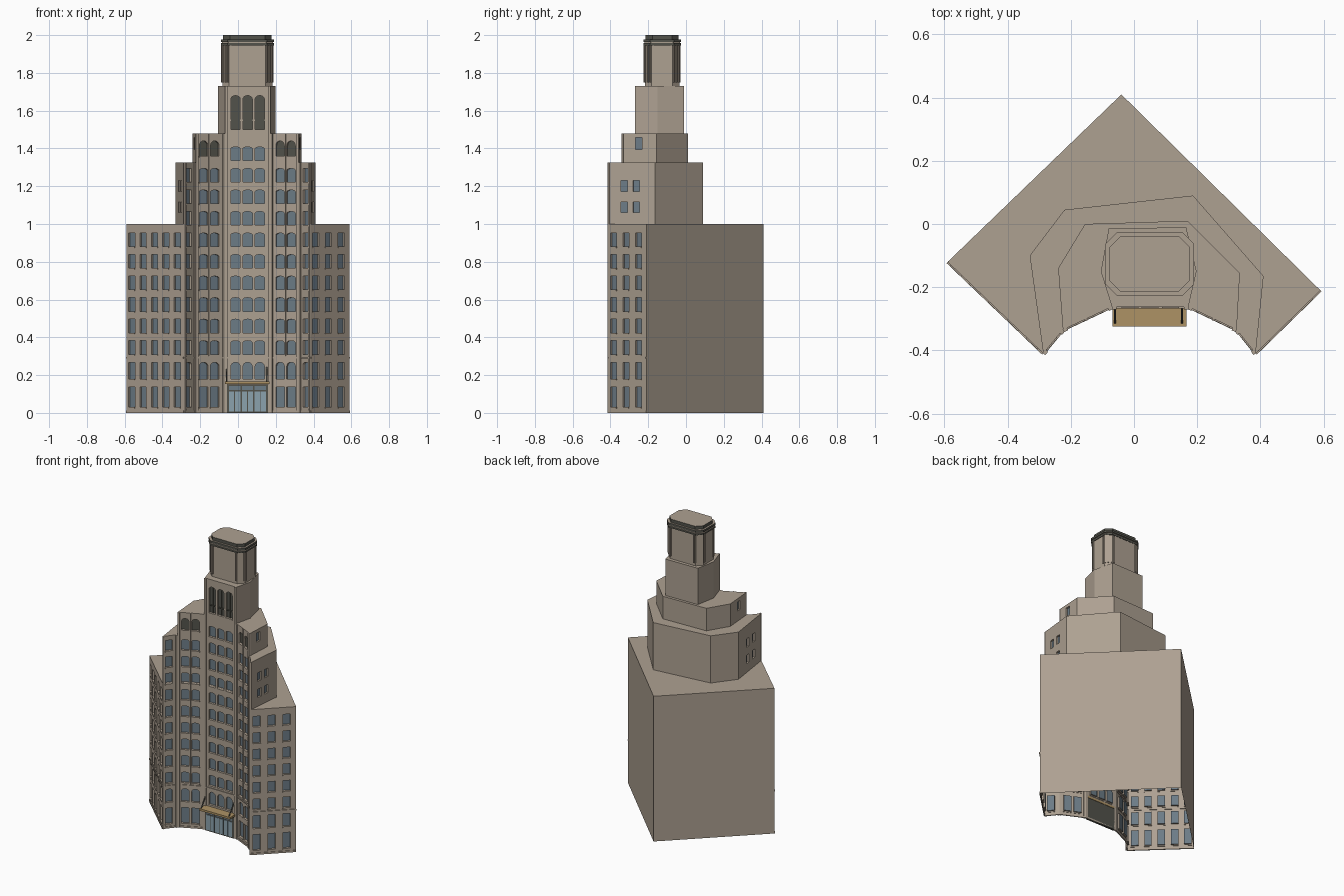
import bpy, bmesh, math
from mathutils import Vector

cube = bpy.data.objects.get("Cube")
if cube:
    bpy.data.objects.remove(cube, do_unlink=True)


def material(name, rgb):
    m = bpy.data.materials.new(name)
    m.use_nodes = True
    m.diffuse_color = (*rgb, 1)
    m.node_tree.nodes["Principled BSDF"].inputs["Base Color"].default_value = (*rgb, 1)
    return m


MATS = [material("warm stone", (0.42, 0.355, 0.285)),
        material("window glass", (0.15, 0.20, 0.24)),
        material("dark metal", (0.085, 0.085, 0.07)),
        material("tan canopy", (0.42, 0.29, 0.13)),
        material("door glass", (0.26, 0.36, 0.42))]
STONE, GLASS, DARK, TAN, DOOR = range(5)


def finish(bm, name, recalc=True):
    if recalc:
        bmesh.ops.recalc_face_normals(bm, faces=bm.faces)
    else:
        bmesh.ops.remove_doubles(bm, verts=bm.verts, dist=0.0002)
    me = bpy.data.meshes.new(name)
    bm.to_mesh(me)
    bm.free()
    for m in MATS:
        me.materials.append(m)
    ob = bpy.data.objects.new(name, me)
    bpy.context.scene.collection.objects.link(ob)
    return ob


def frame(p, q):
    """Length of a wall and a function from (along, height, outward) to a point."""
    p, q = Vector(p), Vector(q)
    d = (q - p).normalized()
    n = Vector((d.y, -d.x))
    return (q - p).length, lambda u, z, o=0: Vector((*(p + d * u + n * o), z))


def face(bm, pts, mat=STONE):
    bm.faces.new([bm.verts.new(v) for v in pts]).material_index = mat


def slab(bm, p, q, u0, u1, z0, z1, out, mat=STONE, inner=-0.003):
    """Box lying on a wall, standing out from it."""
    _, at = frame(p, q)
    a = [(u0, z0), (u1, z0), (u1, z1), (u0, z1)]
    f = [bm.verts.new(at(u, z, out)) for u, z in a]
    b = [bm.verts.new(at(u, z, inner)) for u, z in a]
    new = [bm.faces.new(f), bm.faces.new(b[::-1])]
    new += [bm.faces.new((f[i], b[i], b[i - 3], f[i - 3])) for i in range(4)]
    for g in new:
        g.material_index = mat


def panel(bm, p, q, z0, z1, cols=(), width=0.05, rows=(), depth=0.012):
    """Wall with a grid of recessed windows; rows are (bottom, top, arch rise, material)."""
    length, at = frame(p, q)
    spans = [(t * length - width / 2, t * length + width / 2) for t in cols]
    us = [0] + [u for s in spans for u in s] + [length]
    zs = [z0] + [z for r in rows for z in r[:2]] + [z1]
    for i in range(len(us) - 1):
        for j in range(len(zs) - 1):
            a, b, lo, hi = us[i], us[i + 1], zs[j], zs[j + 1]
            if not (i % 2 and j % 2):
                face(bm, [at(a, lo), at(b, lo), at(b, hi), at(a, hi)])
                continue
            rise, mat = rows[j // 2][2:]
            loop = [(a, lo), (b, lo)]
            if rise:
                n = 8
                arc = [((a + b) / 2 + width / 2 * math.cos(math.pi * k / n),
                        hi - rise + rise * math.sin(math.pi * k / n)) for k in range(n + 1)]
                face(bm, [at(*c) for c in arc[:n // 2 + 1][::-1] + [(b, hi - rise), (b, hi)][1:]][::-1])
                face(bm, [at(*c) for c in [(a, hi)] + arc[n // 2:][::-1]][::-1])
                loop += arc
            else:
                loop += [(b, hi), (a, hi)]
            face(bm, [at(*c, -depth) for c in loop], mat)
            for k, c in enumerate(loop):
                e = loop[(k + 1) % len(loop)]
                face(bm, [at(*c), at(*e), at(*e, -depth), at(*c, -depth)])


# Plan corners, left to right along the front, then the far corner
L, A, B, C = (-0.59, -0.12), (-0.287, -0.41), (-0.225, -0.335), (-0.07, -0.262)
D, E, F, R = (0.172, -0.262), (0.325, -0.335), (0.385, -0.41), (0.59, -0.21)
K = (-0.04, 0.41)


def floors(n, rise):
    return [(0.31 + 0.114 * k, 0.382 + 0.114 * k, rise, GLASS) for k in range(n)]


def low(rise):
    return [(0.03, 0.138, 0, GLASS), (0.18, 0.268, rise, GLASS)]


attic = [(1.36, 1.44, 0.025, DARK)]
tall = [(1.5, 1.68, 0.02, DARK)]
wing_rows = low(0) + floors(6, 0)
end_rows = low(0.012) + floors(9, 0)
bay_rows = low(0.02) + floors(9, 0.01) + attic
mid_rows = low(0.025)[1:] + floors(10, 0.01) + tall
front = [
    (L, A, 1.0, (0.09, 0.288, 0.487, 0.686, 0.885), 0.046, wing_rows),
    (A, B, 1.325, (0.42,), 0.046, end_rows),
    (B, C, 1.48, (0.28, 0.66), 0.05, bay_rows),
    (C, D, 1.73, (0.235, 0.5, 0.765), 0.05, mid_rows),
    (D, E, 1.48, (0.33, 0.71), 0.05, bay_rows),
    (E, F, 1.325, (0.56,), 0.046, end_rows),
    (F, R, 1.0, (0.13, 0.46, 0.79), 0.046, wing_rows)]

# Windowed front walls with sills and string courses
bm, trim = bmesh.new(), bmesh.new()
for p, q, top, cols, w, rows in front:
    panel(bm, p, q, 0, top, cols, w, rows)
    length, _ = frame(p, q)
    for t in cols:
        for r in rows:
            slab(trim, p, q, t * length - w / 2 - 0.002, t * length + w / 2 + 0.002,
                 r[0] - 0.007, r[0], 0.004)
    slab(trim, p, q, 0, length, 0.288, 0.296, 0.005)
    slab(trim, p, q, 0, length, 0, 0.012, 0.004)
finish(bm, "front_walls", False)
finish(trim, "sills_and_courses")

# Stepped tiers: plain rear walls and flat roofs, with small side windows
side2 = [(1.06, 1.117, 0, GLASS), (1.172, 1.23, 0, GLASS)]
side3 = [(1.395, 1.457, 0, GLASS)]
tiers = [
    ("base_tier", 0, 1.0, [L, A, B, C, D, E, F, R], [K], (), ()),
    ("second_tier", 1.0, 1.325, [A, B, C, D, E, F],
     [(0.41, -0.165), (0.187, 0.09), (-0.22, 0.045), (-0.33, -0.10)], (0.335, 0.6), side2),
    ("third_tier", 1.325, 1.48, [B, C, D, E],
     [(0.335, -0.155), (0.17, 0.01), (-0.155, 0.0), (-0.24, -0.14)], (0.47,), side3),
    ("fourth_tier", 1.48, 1.73, [C, D],
     [(0.198, -0.15), (0.165, -0.01), (-0.08, -0.015), (-0.105, -0.15)], (), ())]
for name, z0, z1, fronts, backs, cols, rows in tiers:
    bm = bmesh.new()
    chain = [fronts[-1]] + backs + [fronts[0]]
    last = len(chain) - 2
    for i in range(last + 1):
        if cols and i in (0, last):
            ts = cols if i == 0 else [1 - t for t in reversed(cols)]
            panel(bm, chain[i], chain[i + 1], z0, z1, ts, 0.034, rows)
        else:
            panel(bm, chain[i], chain[i + 1], z0, z1)
    face(bm, [(x, y, z1) for x, y in fronts + backs])
    finish(bm, name, False)

# Piers between the bays and thin mullions inside them
bm = bmesh.new()
for p, q, top, cols, w, rows in front[1:6]:
    length, _ = frame(p, q)
    slab(bm, p, q, 0, 0.014, 0, top, 0.008)
    slab(bm, p, q, length - 0.014, length, 0, top, 0.008)
    if len(cols) == 2:
        mid = sum(cols) / 2 * length
        slab(bm, p, q, mid - 0.003, mid + 0.003, 0.3, top, 0.006)
finish(bm, "piers")

# Rails across the tall arched openings
bm = bmesh.new()
for t in front[3][3]:
    u = t * (D[0] - C[0])
    slab(bm, C, D, u - 0.025, u + 0.025, 1.545, 1.552, -0.005, DARK, -0.012)
    slab(bm, C, D, u - 0.002, u + 0.002, 1.5, 1.675, -0.007, DARK, -0.012)
finish(bm, "tall_window_rails")


def octagon(grow):
    x0, x1, y0, y1, c = -0.083 - grow, 0.182 + grow, -0.218 - grow, -0.035 + grow, 0.036
    return [(x0 + c, y0), (x1 - c, y0), (x1, y0 + c), (x1, y1 - c),
            (x1 - c, y1), (x0 + c, y1), (x0, y1 - c), (x0, y0 + c)]


def prism(name, grow, z0, z1, mat):
    bm = bmesh.new()
    o = octagon(grow)
    for i in range(8):
        face(bm, [(*o[i], z0), (*o[i - 7], z0), (*o[i - 7], z1), (*o[i], z1)], mat)
    face(bm, [(*c, z1) for c in o])
    finish(bm, name, False)


# Top shaft, its corner ribs and the layered cap
prism("tower_shaft", 0, 1.73, 1.95, STONE)
prism("cap_lower_band", 0.008, 1.945, 1.957, DARK)
prism("cap_stone_band", 0.003, 1.957, 1.964, STONE)
prism("cap_upper_band", 0.008, 1.964, 1.978, DARK)
prism("cap_top", -0.004, 1.978, 2.0, DARK)
bm = bmesh.new()
o = octagon(0)
for i in range(8):
    p, q = o[i], o[(i + 1) % 8]
    length, _ = frame(p, q)
    marks = (0.12, 0.5, 0.88) if i % 2 else (0.008 / length, 1 - 0.008 / length)
    for t in marks:
        slab(bm, p, q, t * length - 0.004, t * length + 0.004, 1.75, 1.945, 0.007)
finish(bm, "tower_ribs")

# Entrance: dark frame, three glazed doors, transoms
bm = bmesh.new()
slab(bm, C, D, 0.012, 0.23, 0, 0.15, 0.012, DARK)
for i in range(3):
    u = 0.022 + i * 0.068
    for k in range(2):
        slab(bm, C, D, u + k * 0.032, u + k * 0.032 + 0.028, 0.008, 0.112, 0.016, DOOR, 0.01)
    slab(bm, C, D, u, u + 0.06, 0.12, 0.142, 0.016, GLASS, 0.01)
finish(bm, "entrance_doors")

# Canopy and its tie rods
bm = bmesh.new()
slab(bm, C, D, 0.002, 0.236, 0.152, 0.166, 0.063, TAN)
finish(bm, "entrance_canopy")
bm = bmesh.new()
for x in (-0.06, 0.152):
    pts = [(-0.262, 0.236), (-0.262, 0.242), (-0.315, 0.17), (-0.315, 0.164)]
    f = [bm.verts.new((x - 0.003, *c)) for c in pts]
    b = [bm.verts.new((x + 0.003, *c)) for c in pts]
    bm.faces.new(f)
    bm.faces.new(b[::-1])
    for i in range(4):
        m = bm.faces.new((f[i], b[i], b[i - 3], f[i - 3]))
    for g in bm.faces:
        g.material_index = DARK
finish(bm, "canopy_rods")
